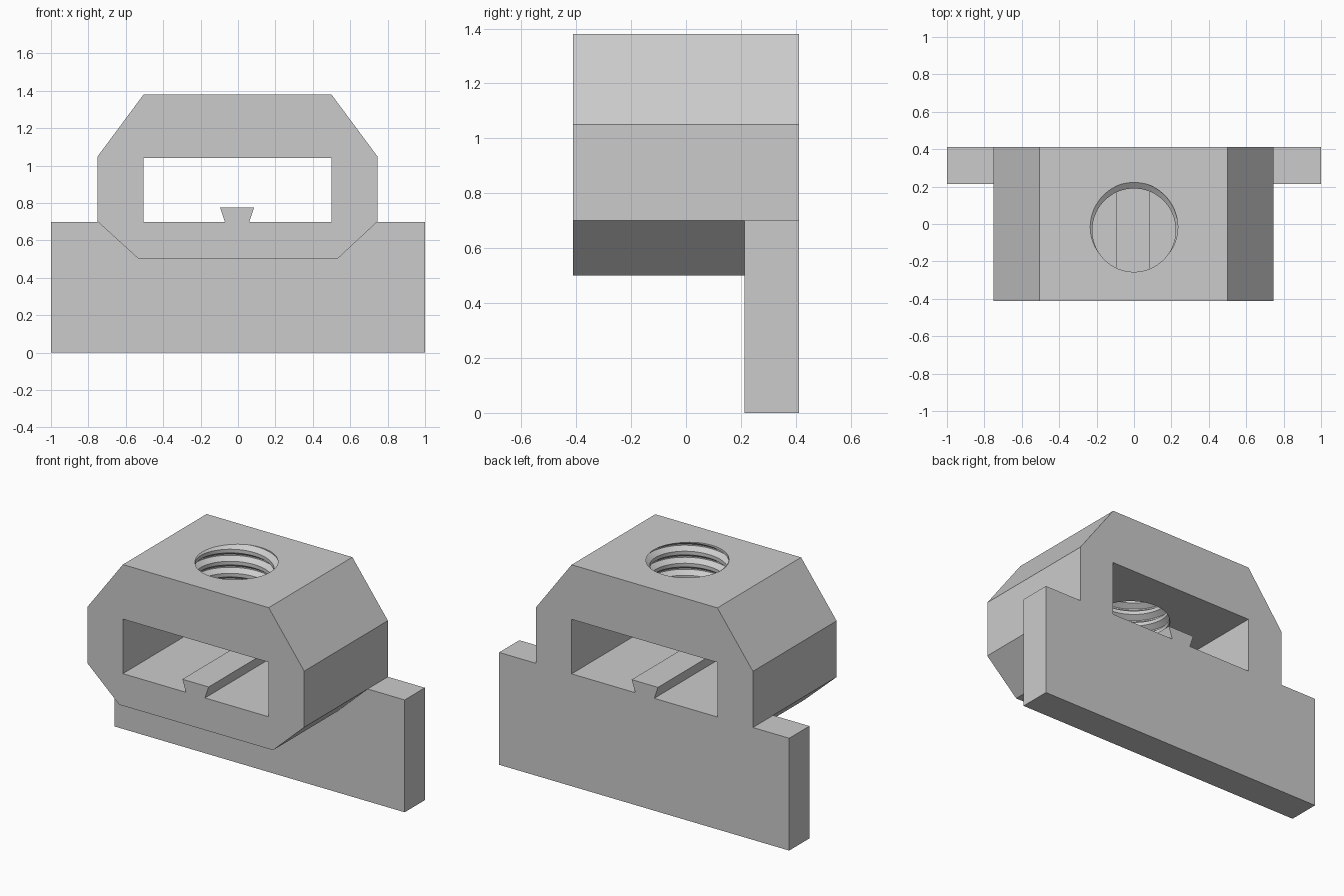
import bpy, bmesh, math

cube = bpy.data.objects.get("Cube")
if cube:
    bpy.data.objects.remove(cube, do_unlink=True)

grey = bpy.data.materials.new("plain_grey")
grey.use_nodes = True
colour = (0.6, 0.6, 0.6, 1)
grey.diffuse_color = colour
grey.node_tree.nodes["Principled BSDF"].inputs["Base Color"].default_value = colour


def finish(name, bm):
    bmesh.ops.recalc_face_normals(bm, faces=bm.faces[:])
    mesh = bpy.data.meshes.new(name)
    bm.to_mesh(mesh)
    bm.free()
    mesh.materials.append(grey)
    obj = bpy.data.objects.new(name, mesh)
    bpy.context.collection.objects.link(obj)
    return obj


def prism(name, profile, y0, y1):
    """Extrude an x-z profile from y0 to y1."""
    bm = bmesh.new()
    face = bm.faces.new([bm.verts.new((x, y0, z)) for x, z in profile])
    extruded = bmesh.ops.extrude_face_region(bm, geom=[face])["geom"]
    moved = [g for g in extruded if isinstance(g, bmesh.types.BMVert)]
    bmesh.ops.translate(bm, verts=moved, vec=(0, y1 - y0, 0))
    return finish(name, bm)


def thread_cutter(name, y, z_top, r_in, r_out, pitch, turns, steps=72):
    """Solid screw whose helical ridges cut an internal thread."""
    wave = [(-0.35, r_in), (-0.05, r_out), (0.05, r_out), (0.35, r_in)]
    n = len(wave)
    rows = n * turns
    # ridge sits at the top surface on the +y side
    z0 = z_top - pitch * (turns - 2 + 0.25)
    bm = bmesh.new()

    def point(row, step):
        offset, r = wave[row % n]
        a = math.tau * step / steps
        z = z0 + pitch * (row // n + offset + step / steps)
        return bm.verts.new((r * math.cos(a), y + r * math.sin(a), z))

    # the end of each turn shares its vertices with the start of the next
    first = [point(k, 0) for k in range(rows + n)]
    cols = [first[:rows]]
    cols += [[point(k, s) for k in range(rows)] for s in range(1, steps)]
    cols.append(first[n:])
    for a, b in zip(cols, cols[1:]):
        for k in range(rows - 1):
            bm.faces.new((a[k], b[k], b[k + 1], a[k + 1]))

    # fan caps over both open ends
    open_edges = [e for e in bm.edges if e.is_boundary]
    mid = z0 + pitch * turns / 2
    hubs = {up: bm.verts.new((0, y, mid + up * pitch * turns / 2)) for up in (-1, 1)}
    for e in open_edges:
        up = 1 if e.verts[0].co.z > mid else -1
        bm.faces.new((e.verts[0], e.verts[1], hubs[up]))
    bmesh.ops.triangulate(bm, faces=bm.faces[:])
    return finish(name, bm)


def combine(target, other, operation):
    mod = target.modifiers.new(operation.lower(), 'BOOLEAN')
    mod.operation, mod.solver, mod.object = operation, 'EXACT', other
    bpy.context.view_layer.objects.active = target
    bpy.ops.object.modifier_apply(modifier=mod.name)
    bpy.data.objects.remove(other, do_unlink=True)


# Faceted body and the mounting plate hanging from its back
D = 0.412
body = prism("clamp_block", [(-0.53, 0.5), (0.53, 0.5), (0.745, 0.7), (0.745, 1.05),
                             (0.5, 1.38), (-0.505, 1.38), (-0.75, 1.05), (-0.75, 0.7)], -D, D)
plate = prism("mounting_plate", [(-1, 0), (1, 0), (1, 0.7), (-1, 0.7)], 0.213, D)
combine(body, plate, 'UNION')

# Through slot, leaving a dovetail rail on its floor
slot = prism("slot_cutter", [(-0.505, 0.7), (-0.07, 0.7), (-0.095, 0.775), (0.086, 0.775),
                             (0.061, 0.7), (0.5, 0.7), (0.5, 1.04), (-0.505, 1.04)], -0.6, 0.6)
combine(body, slot, 'DIFFERENCE')

# Threaded screw hole in the top
screw = thread_cutter("thread_cutter", -0.033, 1.38, 0.223, 0.255, 0.075, 7)
combine(body, screw, 'DIFFERENCE')

bpy.ops.object.select_all(action='DESELECT')
body.select_set(True)
bpy.context.view_layer.objects.active = body
bpy.ops.object.shade_smooth_by_angle(angle=math.radians(25))
